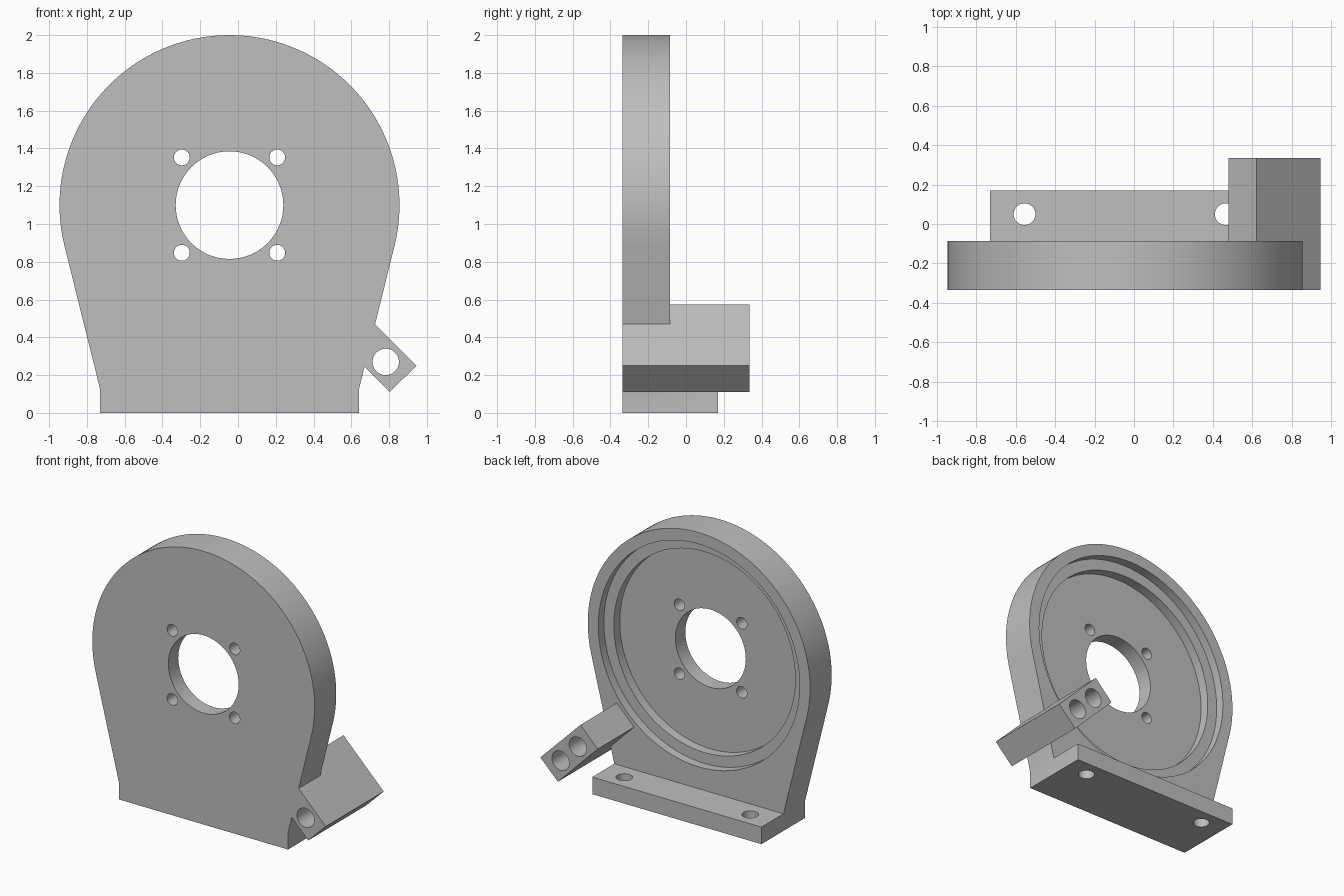
import bpy
import math
from mathutils import Matrix, Vector

if "Cube" in bpy.data.objects:
    bpy.data.objects.remove(bpy.data.objects["Cube"], do_unlink=True)

grey = bpy.data.materials.new("plain_grey")
grey.use_nodes = True
COLOUR = (0.52, 0.52, 0.52, 1)
grey.diffuse_color = COLOUR
grey.node_tree.nodes["Principled BSDF"].inputs["Base Color"].default_value = COLOUR

CX, CZ, R = -0.045, 1.10, 0.90          # disc centre and radius
FRONT, BACK = -0.335, -0.085            # plate faces
HALF, FOOT_H = 0.685, 0.125             # foot half width and height


def extrude(name, outline, y0, y1):
    """Prism along y from an (x, z) outline listed counter-clockwise."""
    n = len(outline)
    verts = [(x, y, z) for y in (y0, y1) for x, z in outline]
    faces = [list(range(n)), list(range(2 * n - 1, n - 1, -1))]
    faces += [(i, i + n, (i + 1) % n + n, (i + 1) % n) for i in range(n)]
    mesh = bpy.data.meshes.new(name)
    mesh.from_pydata(verts, [], faces)
    mesh.materials.append(grey)
    obj = bpy.data.objects.new(name, mesh)
    bpy.context.collection.objects.link(obj)
    return obj


def circle(x, z, r, n=48):
    return [(x + r * math.cos(math.tau * i / n), z + r * math.sin(math.tau * i / n))
            for i in range(n)]


def combine(target, other, operation):
    """Apply a boolean and remove the helper."""
    bpy.context.view_layer.objects.active = target
    mod = target.modifiers.new("combine", "BOOLEAN")
    mod.operation, mod.solver, mod.object = operation, "EXACT", other
    bpy.ops.object.modifier_apply(modifier=mod.name)
    bpy.data.objects.remove(other, do_unlink=True)


def bore(target, x, z, r, y0, y1, n=48):
    combine(target, extrude("cutter", circle(x, z, r, n), y0, y1), "DIFFERENCE")


# Round plate with straight sides tangent to the disc
drop = FOOT_H - CZ
start = math.atan2(drop, HALF) + math.acos(R / math.hypot(HALF, drop))
steps = 80
arc = []
for i in range(steps + 1):
    a = start + (math.pi - 2 * start) * i / steps
    arc.append((CX + R * math.cos(a), CZ + R * math.sin(a)))
outline = ([(CX - HALF, 0), (CX + HALF, 0), (CX + HALF, FOOT_H)] + arc
           + [(CX - HALF, FOOT_H)])
bracket = extrude("mounting_bracket", outline, FRONT, BACK)

# Foot bar behind the plate
foot = extrude("foot", [(CX - HALF, 0), (CX + HALF, 0),
                        (CX + HALF, FOOT_H), (CX - HALF, FOOT_H)], -0.2, 0.17)
combine(bracket, foot, "UNION")

# Tilted side block
block = extrude("side_block", [(0.48, 0.435), (0.803, 0.11),
                               (0.945, 0.25), (0.62, 0.575)], FRONT, 0.335)
combine(bracket, block, "UNION")

# Stepped recess in the back, centre bore and four screw holes
bore(bracket, CX, CZ, 0.815, BACK - 0.065, 0.1, 96)
bore(bracket, CX, CZ, 0.735, BACK - 0.135, 0.1, 96)
bore(bracket, CX, CZ, 0.285, -0.5, 0.1, 64)
for sx in (-1, 1):
    for sz in (-1, 1):
        bore(bracket, CX + sx * 0.2525, CZ + sz * 0.2525, 0.042, -0.5, 0.1, 32)

# Side block holes: one through, one stopping at the plate
bore(bracket, 0.782, 0.27, 0.07, -0.5, 0.5)
bore(bracket, 0.642, 0.41, 0.07, BACK, 0.5)

# Vertical holes in the foot
for sx in (-1, 1):
    cutter = extrude("cutter", circle(0, 0, 0.055), -0.1, 0.1)
    cutter.data.transform(Matrix.Translation(Vector((CX + sx * 0.51, 0.05, 0.07)))
                          @ Matrix.Rotation(math.pi / 2, 4, "X"))
    combine(bracket, cutter, "DIFFERENCE")

bpy.ops.object.select_all(action="DESELECT")
bracket.select_set(True)
bpy.context.view_layer.objects.active = bracket
bpy.ops.object.shade_smooth_by_angle(angle=math.radians(25))
